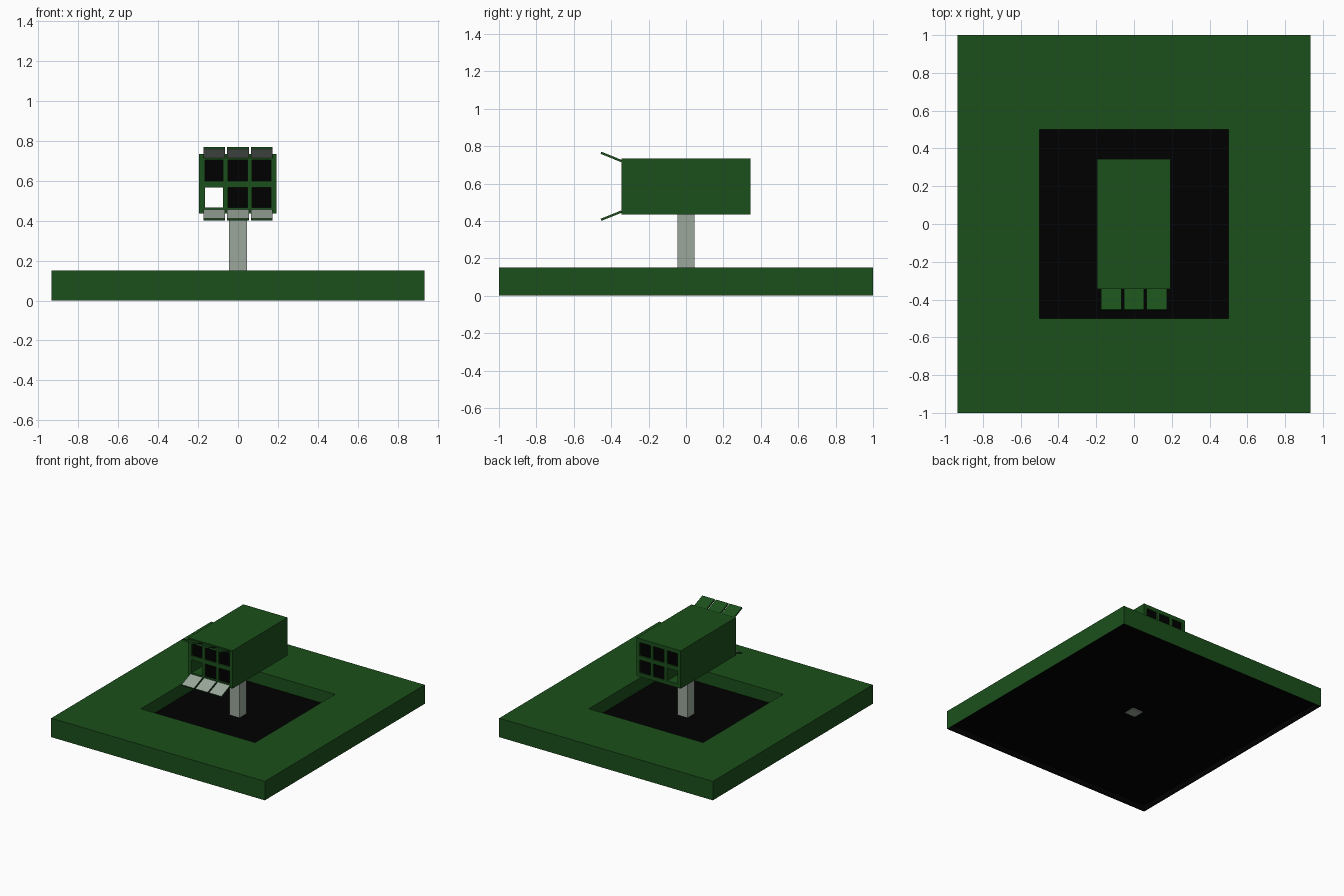
import bpy, bmesh, math
from mathutils import Vector

if "Cube" in bpy.data.objects:
    bpy.data.objects.remove(bpy.data.objects["Cube"])


def material(name, rgb):
    m = bpy.data.materials.new(name)
    m.diffuse_color = (*rgb, 1)
    m.use_nodes = True
    m.node_tree.nodes["Principled BSDF"].inputs["Base Color"].default_value = m.diffuse_color
    return m


GREEN = material("forest green", (0.011, 0.080, 0.011))
BLACK = material("black", (0.0, 0.0, 0.0))
GREY = material("light grey", (0.33, 0.39, 0.33))


def finish(name, bm, mats, rule=None):
    bmesh.ops.recalc_face_normals(bm, faces=bm.faces)
    bm.normal_update()
    if rule:
        for f in bm.faces:
            f.material_index = rule(f)
    me = bpy.data.meshes.new(name)
    bm.to_mesh(me)
    bm.free()
    for m in mats:
        me.materials.append(m)
    ob = bpy.data.objects.new(name, me)
    bpy.context.collection.objects.link(ob)
    return ob


def cube(lo, hi):
    bm = bmesh.new()
    bmesh.ops.create_cube(bm, size=1)
    lo, hi = Vector(lo), Vector(hi)
    for v in bm.verts:
        v.co = Vector([lo[i] + (v.co[i] + 0.5) * (hi[i] - lo[i]) for i in range(3)])
    bm.normal_update()
    return bm


def box(name, lo, hi, mats, rule=None):
    return finish(name, cube(lo, hi), mats, rule)


def lattice(name, us, vs, place, push, mats):
    """Solid grid with openings at every odd cell, extruded by push."""
    bm = bmesh.new()
    grid = [[bm.verts.new(place(u, v)) for v in vs] for u in us]
    for i in range(len(us) - 1):
        for j in range(len(vs) - 1):
            if not (i % 2 and j % 2):
                bm.faces.new((grid[i][j], grid[i + 1][j],
                              grid[i + 1][j + 1], grid[i][j + 1]))
    ext = bmesh.ops.extrude_face_region(bm, geom=bm.faces[:], use_keep_orig=True)
    bmesh.ops.translate(bm, vec=push,
                        verts=[g for g in ext["geom"] if isinstance(g, bmesh.types.BMVert)])
    return finish(name, bm, mats)


def sink(bm, up, half_x, half_y, z):
    """Sink a rectangular pocket into the top (up=1) or bottom (up=-1) face."""
    face = next(f for f in bm.faces if f.normal.z * up > 0.9)
    rim = list(face.verts)
    bmesh.ops.inset_individual(bm, faces=[face], thickness=0.1)
    inner = list(face.verts)
    for v in inner:
        v.co.x = math.copysign(half_x, v.co.x)
        v.co.y = math.copysign(half_y, v.co.y)
    # push the inset face inward as a straight-sided pocket
    ext = bmesh.ops.extrude_face_region(bm, geom=[face])
    for g in ext["geom"]:
        if isinstance(g, bmesh.types.BMVert):
            g.co.z = z
    if face.is_valid:
        bm.faces.remove(face)
    bm.normal_update()


def base_colour(f):
    z = f.calc_center_median().z
    floor = f.normal.z > 0.5 and z < 0.1
    return 1 if floor or f.normal.z < -0.5 or z < 0.04 else 0


# Base tray: square pit on top, shallow black hollow underneath
bm = cube((-0.935, -1, 0), (0.935, 1, 0.15))
sink(bm, 1, 0.5, 0.5, 0.05)
sink(bm, -1, 0.931, 0.996, 0.047)
finish("base", bm, [GREEN, BLACK], base_colour)

# Support post, poking slightly through the pit floor
box("post", (-0.045, -0.045, 0.04), (0.045, 0.045, 0.436), [GREY])

# Launcher housing with six through tubes
XS = [-0.195, -0.165, -0.075, -0.049, 0.047, 0.071, 0.165, 0.193]
ZS = [0.435, 0.465, 0.567, 0.6, 0.705, 0.735]
lattice("housing", XS, ZS, lambda u, v: (u, -0.345, v), (0, 0.69, 0), [GREEN])

# Dark cores filling all tubes but one
for i in (1, 3, 5):
    for j in (1, 3):
        if (i, j) != (1, 1):
            box("tube_core", (XS[i], -0.335, ZS[j]), (XS[i + 1], 0.335, ZS[j + 1]), [BLACK])

# Open hinged flaps, grey inside and green outside
for side, z in ((1, 0.717), (-1, 0.453)):
    for x in (-0.12, 0, 0.12):
        flap = box("flap", (-0.054, -0.118, -0.006), (0.054, 0, 0.006), [GREEN, GREY],
                   lambda f: 1 if f.normal.z * side < -0.5 else 0)
        flap.location = (x, -0.345, z + side * 0.003)
        flap.rotation_euler.x = -side * math.radians(22)
